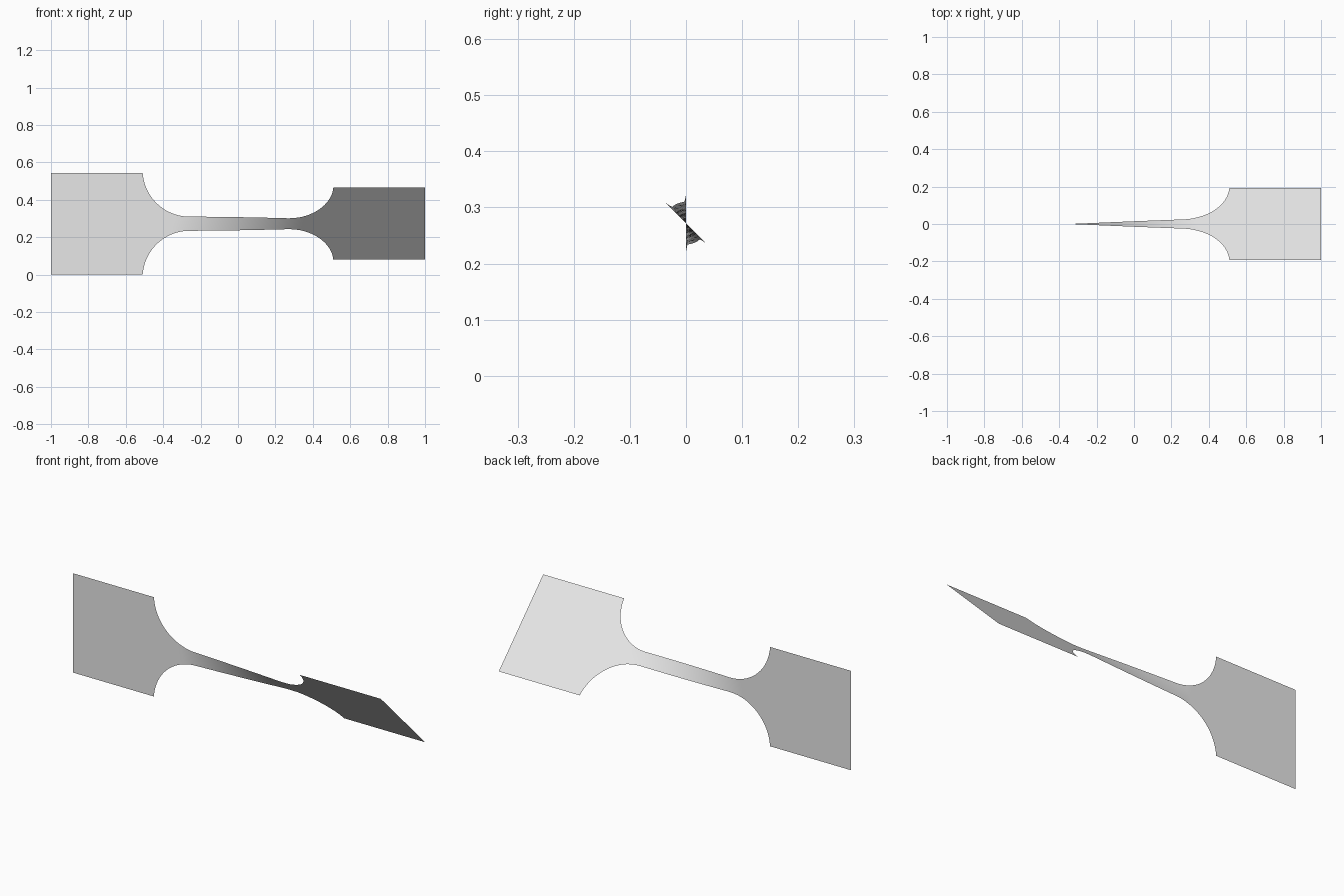
import bpy
import bmesh
from math import sin, cos, asin, sqrt, radians, pi

# Remove the default cube
cube = bpy.data.objects.get("Cube")
if cube:
    bpy.data.objects.remove(cube, do_unlink=True)

HALF = 0.272                   # half width of the end tabs
NECK = 0.038                   # half width of the neck
RADIUS = 0.25                  # fillet between tab and neck
FILLET_X = 0.26                # where the fillet meets the neck
TWIST_X = 0.34                 # twist runs between -TWIST_X and TWIST_X
TWIST = radians(45)
ROWS = 8

# Single grey material
grey = bpy.data.materials.new("light grey")
grey.use_nodes = True
grey.diffuse_color = (0.8, 0.8, 0.8, 1)
grey.node_tree.nodes["Principled BSDF"].inputs["Base Color"].default_value = (0.8, 0.8, 0.8, 1)


def half_width(x):
    """Outline of the strip: straight neck, round fillet, straight tab."""
    dx = abs(x) - FILLET_X
    if dx <= 0:
        return NECK
    if dx >= shoulder:
        return HALF
    return NECK + RADIUS - sqrt(RADIUS ** 2 - dx ** 2)


def twist_angle(x):
    t = (x + TWIST_X) / (2 * TWIST_X)
    return TWIST * min(max(t, 0), 1)


# Stations along the strip: even angles round the fillet, even steps on the neck
end_angle = asin(sqrt(RADIUS ** 2 - (NECK + RADIUS - HALF) ** 2) / RADIUS)
shoulder = RADIUS * sin(end_angle)
right = [FILLET_X + RADIUS * sin(end_angle * i / 24) for i in range(25)] + [1.0]
neck = [FILLET_X * i / 24 for i in range(-23, 24)]
stations = [-x for x in reversed(right)] + neck + right

# Twisted sheet
bm = bmesh.new()
columns = []
for x in stations:
    w, a = half_width(x), twist_angle(x)
    column = []
    for r in range(ROWS + 1):
        s = w * (2 * r / ROWS - 1)
        column.append(bm.verts.new((x, -s * sin(a), HALF + s * cos(a))))
    columns.append(column)
for a, b in zip(columns, columns[1:]):
    for r in range(ROWS):
        bm.faces.new((a[r], b[r], b[r + 1], a[r + 1]))

mesh = bpy.data.meshes.new("twisted_strip")
bm.to_mesh(mesh)
bm.free()
mesh.materials.append(grey)
strip = bpy.data.objects.new("twisted_strip", mesh)
bpy.context.collection.objects.link(strip)

# Smooth shading along the twist
bpy.ops.object.select_all(action="DESELECT")
strip.select_set(True)
bpy.context.view_layer.objects.active = strip
bpy.ops.object.shade_smooth_by_angle(angle=pi / 6)
